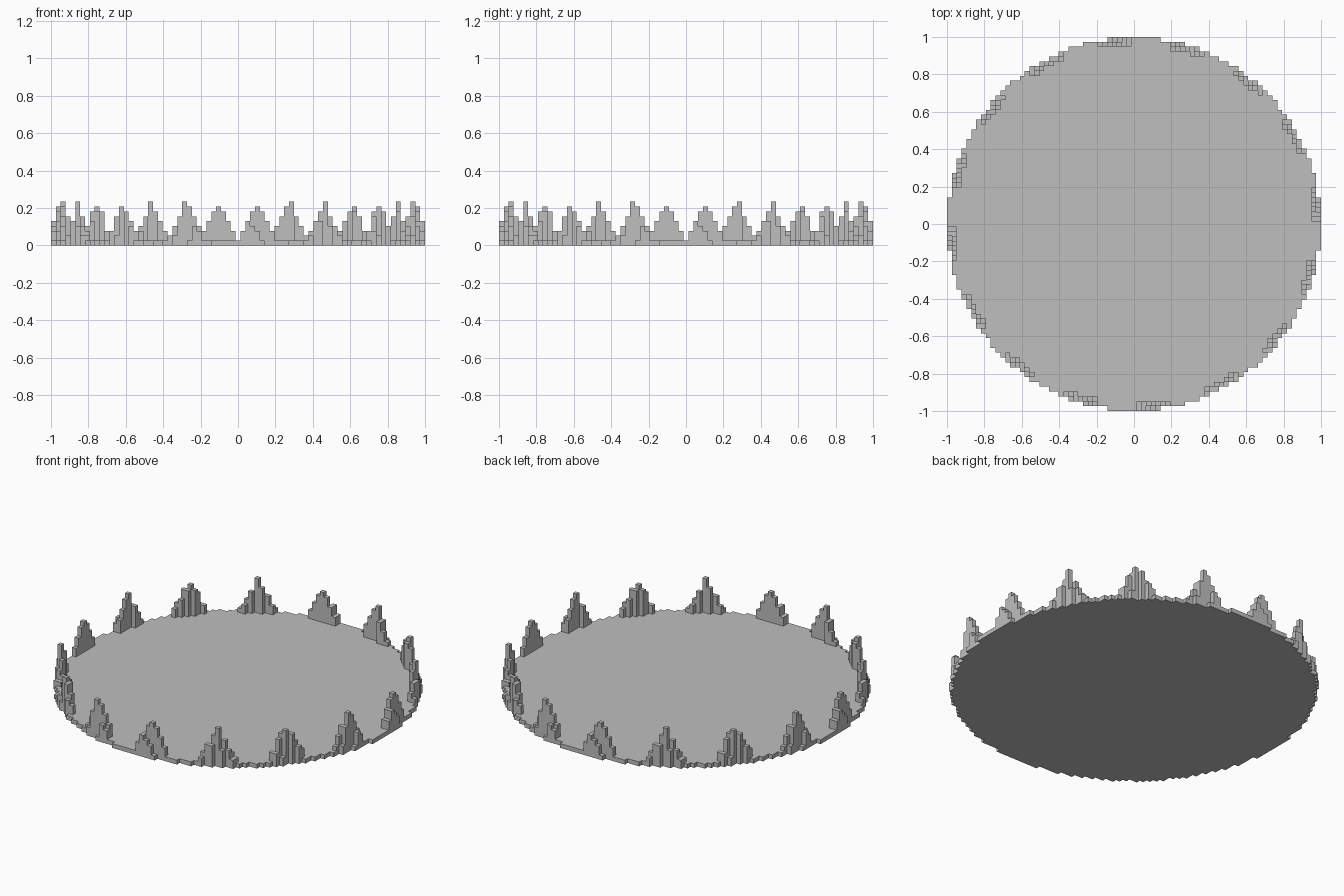
import bpy, bmesh, math
from mathutils import Vector

if "Cube" in bpy.data.objects:
    bpy.data.objects.remove(bpy.data.objects["Cube"], do_unlink=True)

HALF = 38                      # blocks from the centre to the rim
CELL = 2 / (2 * HALF + 1)      # block size
EDGE = 38.4                    # rim radius in blocks
WALL = 36.8                    # inner radius of the spikes
RIDGE = 37.7                   # radius of the spike tips
COUNT = 16
OFFSET = math.radians(5.9)
SIDES = [(1, 0), (0, 1), (-1, 0), (0, -1)]

stone = bpy.data.materials.new("light_grey")
stone.use_nodes = True
colour = (0.52, 0.52, 0.52, 1)
stone.diffuse_color = colour
stone.node_tree.nodes["Principled BSDF"].inputs["Base Color"].default_value = colour


def add_object(name, bm):
    bmesh.ops.scale(bm, vec=(CELL, CELL, CELL), verts=bm.verts)
    mesh = bpy.data.meshes.new(name)
    bm.to_mesh(mesh)
    bm.free()
    mesh.materials.append(stone)
    obj = bpy.data.objects.new(name, mesh)
    bpy.context.collection.objects.link(obj)


def quad(bm, points):
    bm.faces.new([bm.verts.new(p) for p in points])


# Round plate with a stepped block outline
outline = []
for row in range(-HALF, HALF + 1):
    width = int(math.sqrt(EDGE ** 2 - row ** 2)) + 0.5
    for y in (row - 0.5, row + 0.5):
        if (width, y) not in outline:
            outline.append((width, y))
outline += [(-x, y) for x, y in reversed(outline)]
bm = bmesh.new()
face = bm.faces.new([bm.verts.new((x, y, 0)) for x, y in outline])
top = bmesh.ops.extrude_face_region(bm, geom=[face], use_keep_orig=True)["geom"]
bmesh.ops.translate(bm, vec=(0, 0, 1),
                    verts=[v for v in top if isinstance(v, bmesh.types.BMVert)])
bmesh.ops.recalc_face_normals(bm, faces=bm.faces)
add_object("round_plate", bm)


def spike_heights(angle):
    """Block heights of one spike, falling away from its tip and at the rim."""
    tip = Vector((math.cos(angle), math.sin(angle))) * RIDGE
    heights = {}
    for x in range(round(tip.x) - 6, round(tip.x) + 7):
        for y in range(round(tip.y) - 6, round(tip.y) + 7):
            radius = math.hypot(x, y)
            if WALL < radius < EDGE:
                distance = (Vector((x, y)) - tip).length
                height = int(min(9.6 - 2 * distance, 14 * (EDGE - radius) + 0.5))
                if height > 1:
                    heights[x, y] = height
    return heights


# Ring of stepped spikes standing on the rim
for i in range(COUNT):
    heights = spike_heights(OFFSET + i * math.tau / COUNT)
    bm = bmesh.new()
    for (x, y), high in heights.items():
        quad(bm, [(x + a / 2, y + b / 2, high)
                  for a, b in ((-1, -1), (1, -1), (1, 1), (-1, 1))])
        for dx, dy in SIDES:
            low = heights.get((x + dx, y + dy), 1)
            if low < high:
                start = (x + (dx + dy) / 2, y + (dy - dx) / 2)
                end = (x + (dx - dy) / 2, y + (dy + dx) / 2)
                quad(bm, [(*start, low), (*end, low), (*end, high), (*start, high)])
    bmesh.ops.remove_doubles(bm, verts=bm.verts, dist=0.001)
    add_object(f"spike_{i + 1}", bm)
